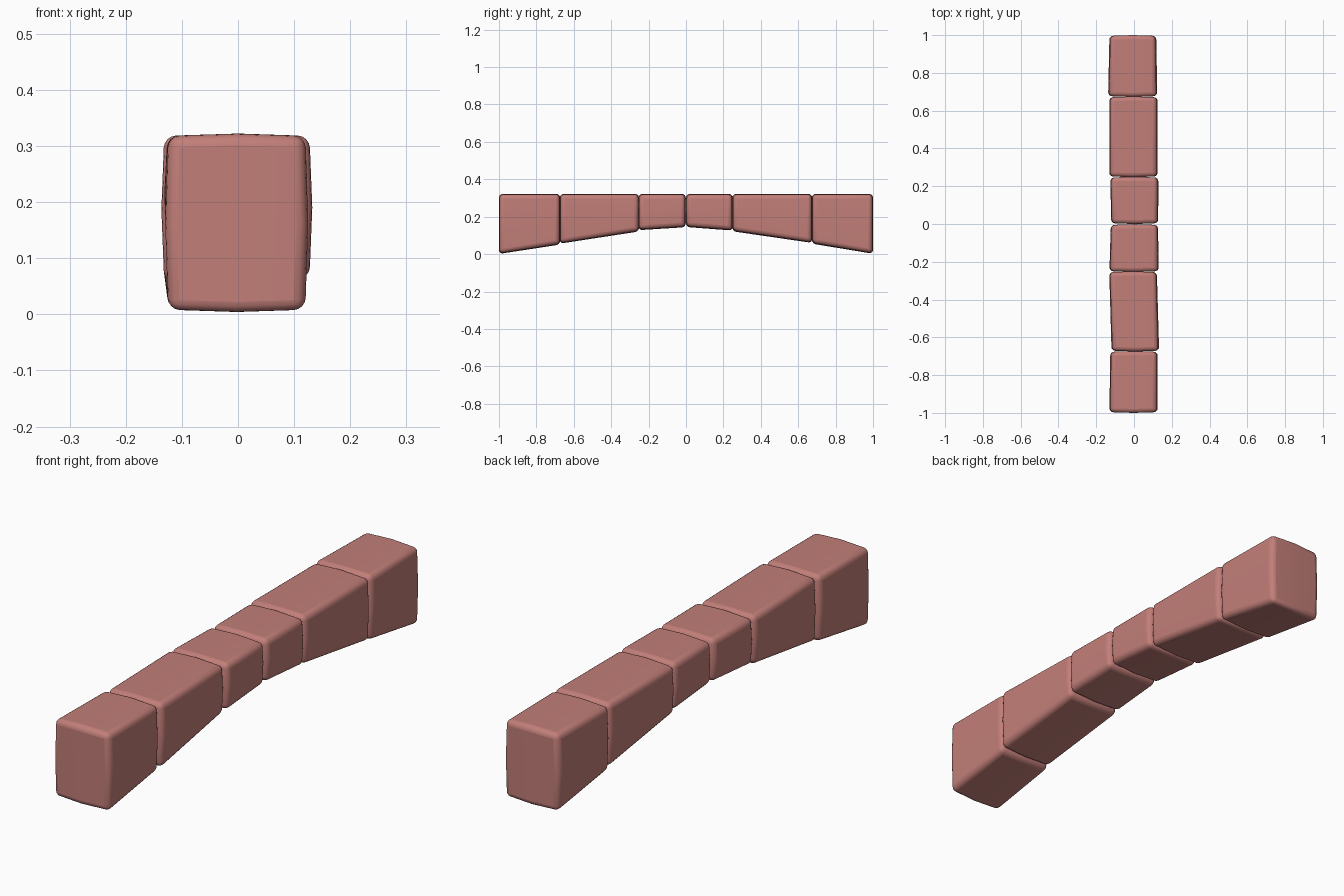
import bpy, bmesh, math

cube = bpy.data.objects.get("Cube")
if cube:
    bpy.data.objects.remove(cube, do_unlink=True)

# Fired clay colour
clay = bpy.data.materials.new("brick_pink")
clay.use_nodes = True
colour = (0.54, 0.21, 0.19, 1)
clay.diffuse_color = colour
clay.node_tree.nodes["Principled BSDF"].inputs["Base Color"].default_value = colour

TOP = 0.32


def mix(a, b, t):
    return a + (b - a) * (t + 1) / 2


def brick(name, y, bottom, left, right):
    """Tapered brick; each pair gives the value at its front and back end."""
    bm = bmesh.new()
    bmesh.ops.create_cube(bm, size=2)
    bmesh.ops.subdivide_edges(bm, edges=bm.edges[:], cuts=1, use_grid_fill=True)
    for v in bm.verts:
        u, t, w = v.co
        puff_x = 0.005 * u * (1 - w * w)
        puff_z = 0.004 * w * (1 - u * u)
        puff_y = 0.004 * t * (1 - u * u)
        v.co.x = mix(mix(*right, t), mix(*left, t), u) + puff_x
        v.co.y = mix(*y, t) + puff_y
        v.co.z = mix(mix(*bottom, t), TOP - 0.002, w) + puff_z
    mesh = bpy.data.meshes.new(name)
    bm.to_mesh(mesh)
    bm.free()
    mesh.materials.append(clay)
    obj = bpy.data.objects.new(name, mesh)
    bpy.context.collection.objects.link(obj)

    # Worn, rounded edges
    bevel = obj.modifiers.new("worn_edges", "BEVEL")
    bevel.width = 0.021
    bevel.segments = 4
    bevel.limit_method = "ANGLE"
    bevel.angle_limit = math.radians(35)
    bpy.ops.object.select_all(action="DESELECT")
    obj.select_set(True)
    bpy.context.view_layer.objects.active = obj
    bpy.ops.object.shade_smooth_by_angle(angle=math.radians(40))


# Row of bricks from front to back, thinning towards the middle
brick("front_end_brick", (-0.996, -0.677), (0.005, 0.055), (0.12, 0.12), (-0.125, -0.121))
brick("front_long_brick", (-0.671, -0.255), (0.06, 0.125), (0.128, 0.116), (-0.114, -0.126))
brick("front_middle_brick", (-0.25, -0.005), (0.132, 0.148), (0.126, 0.122), (-0.125, -0.118))
brick("back_middle_brick", (0.004, 0.246), (0.149, 0.13), (0.123, 0.124), (-0.116, -0.12))
brick("back_long_brick", (0.252, 0.671), (0.126, 0.064), (0.12, 0.12), (-0.126, -0.126))
brick("back_end_brick", (0.677, 0.996), (0.06, 0.006), (0.118, 0.113), (-0.132, -0.125))
